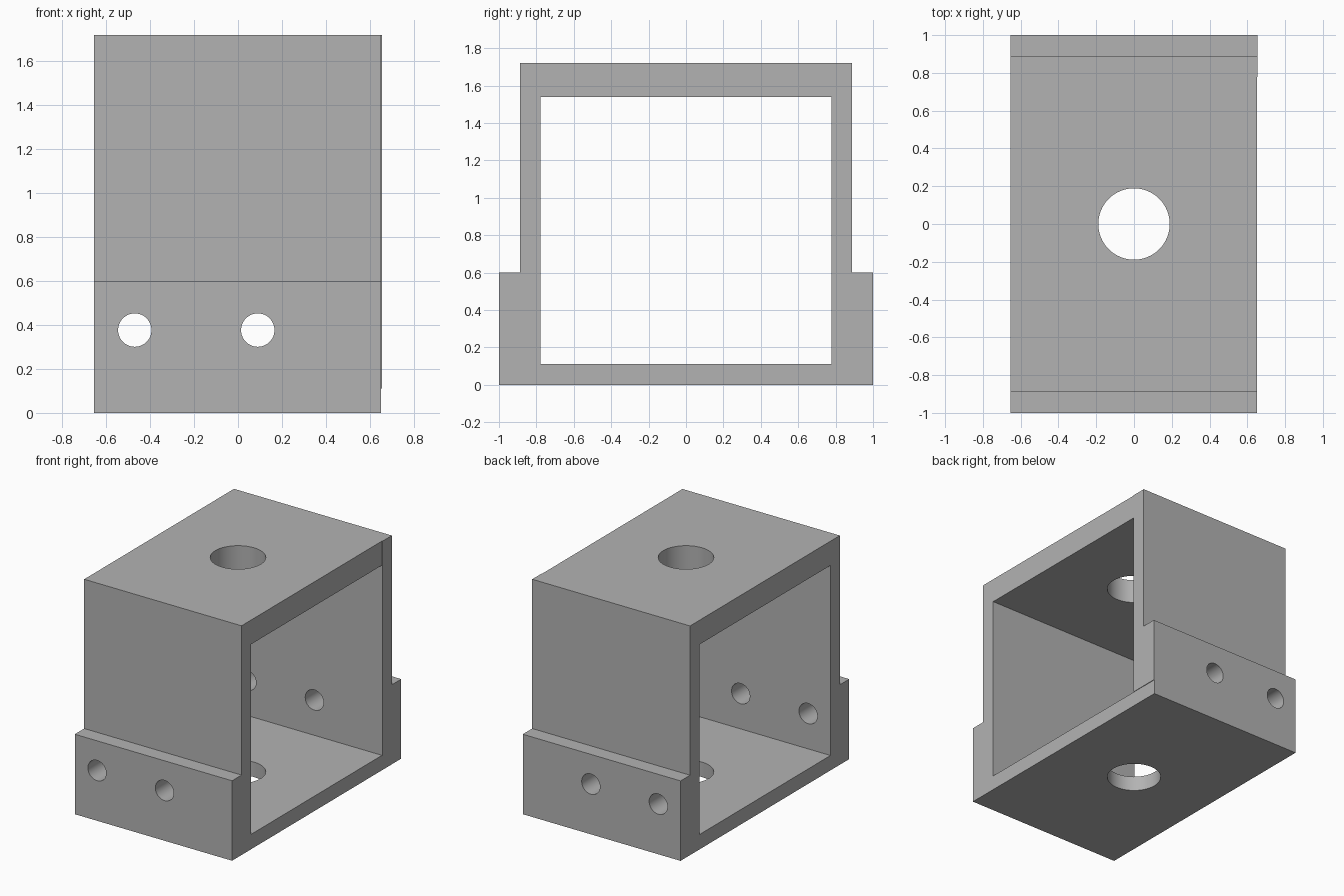
import bpy, bmesh, math

if "Cube" in bpy.data.objects:
    bpy.data.objects.remove(bpy.data.objects["Cube"], do_unlink=True)

X0, X1, X_LIP = -0.655, 0.651, 0.655     # ends of the sleeve
OUTER, FLANGE, INNER = 0.888, 1.0, 0.777  # half depths
FLOOR, STEP, CEILING, TOP = 0.112, 0.6, 1.538, 1.72

gray = bpy.data.materials.new("plain gray")
gray.use_nodes = True
gray.diffuse_color = (0.45, 0.45, 0.45, 1)
gray.node_tree.nodes["Principled BSDF"].inputs["Base Color"].default_value = (0.45, 0.45, 0.45, 1)


def prism(name, profile, x0, x1):
    """Extrude a closed (y, z) profile along x."""
    bm = bmesh.new()
    face = bm.faces.new([bm.verts.new((x0, y, z)) for y, z in profile])
    new = bmesh.ops.extrude_face_region(bm, geom=[face])["geom"]
    bmesh.ops.translate(bm, vec=(x1 - x0, 0, 0),
                        verts=[v for v in new if isinstance(v, bmesh.types.BMVert)])
    bmesh.ops.recalc_face_normals(bm, faces=bm.faces)
    mesh = bpy.data.meshes.new(name)
    bm.to_mesh(mesh)
    bm.free()
    mesh.materials.append(gray)
    obj = bpy.data.objects.new(name, mesh)
    bpy.context.collection.objects.link(obj)
    return obj


def cylinder(radius, location, rotation=(0, 0, 0)):
    bpy.ops.mesh.primitive_cylinder_add(vertices=64, radius=radius, depth=4,
                                        location=location, rotation=rotation)
    obj = bpy.context.object
    obj.data.materials.append(gray)
    return obj


def cut(body, cutter):
    """Subtract the cutter, then remove it."""
    cutter.hide_render = True
    mod = body.modifiers.new("cut", "BOOLEAN")
    mod.operation, mod.solver, mod.object = "DIFFERENCE", "EXACT", cutter
    bpy.context.view_layer.objects.active = body
    bpy.ops.object.modifier_apply(modifier=mod.name)
    bpy.data.objects.remove(cutter, do_unlink=True)


# Stepped sleeve: a box with thickened lower side walls
half = [(FLANGE, 0), (FLANGE, STEP), (OUTER, STEP), (OUTER, TOP)]
sleeve = prism("bracket_sleeve", half + [(-y, z) for y, z in reversed(half)], X0, X1)

# Open passage from end to end
cut(sleeve, prism("passage_cutter", [(-INNER, FLOOR), (INNER, FLOOR),
                                     (INNER, CEILING), (-INNER, CEILING)], -1, 1))

# Large hole through top and floor, two small holes through both side walls
cut(sleeve, cylinder(0.189, (0, 0, 1)))
for x in (-0.47, 0.09):
    cut(sleeve, cylinder(0.076, (x, 0, 0.377), (math.pi / 2, 0, 0)))

# Slight overhang on the end of the back wall
lip = prism("back_wall_lip", [(INNER, FLOOR), (FLANGE, FLOOR), (FLANGE, STEP),
                              (OUTER, STEP), (OUTER, TOP), (INNER, TOP)], X1, X_LIP)

# Smooth hole walls, crisp corners
bpy.ops.object.select_all(action="DESELECT")
sleeve.select_set(True)
bpy.context.view_layer.objects.active = sleeve
bpy.ops.object.shade_smooth_by_angle(angle=math.radians(30))
